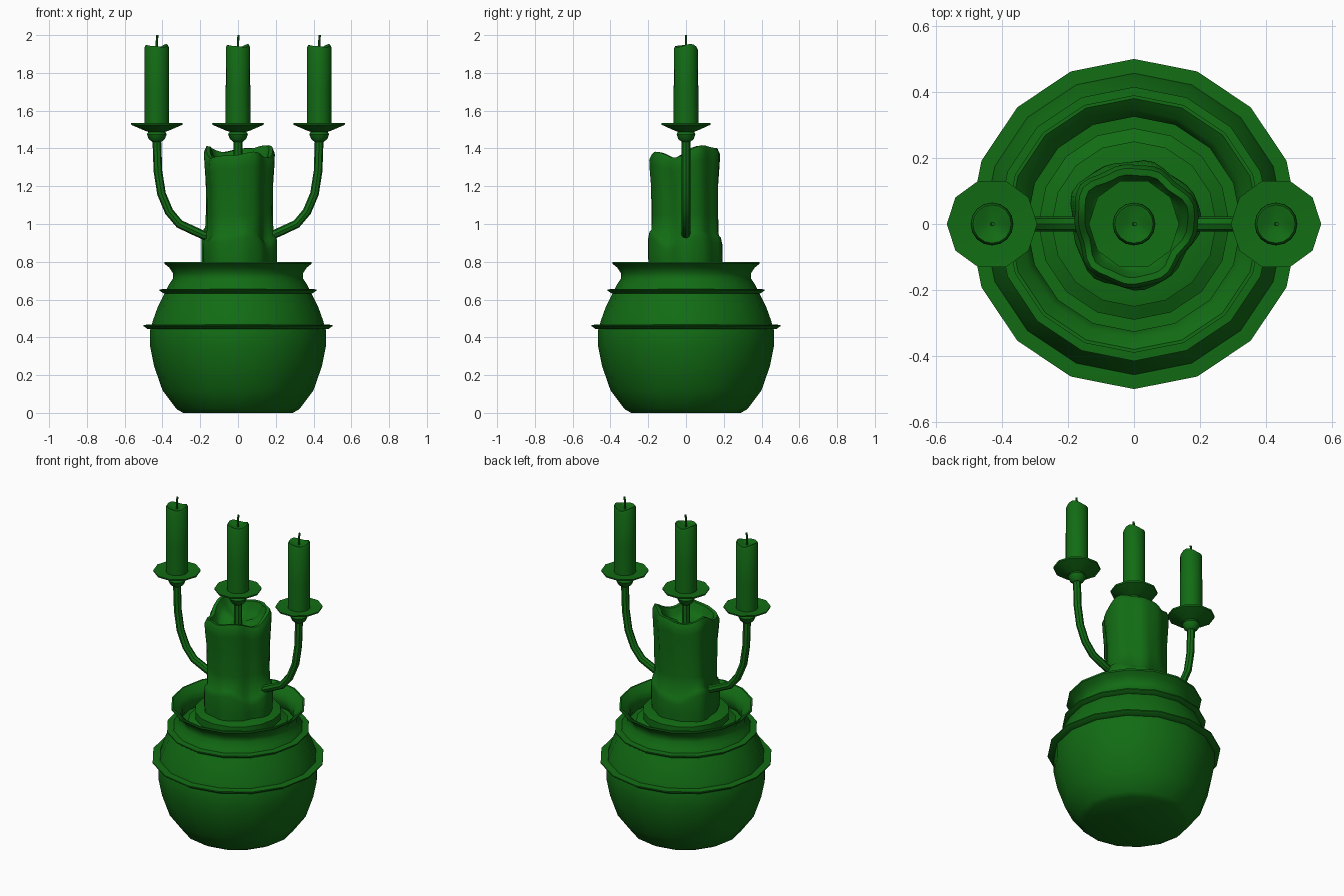
import bpy, bmesh, math
from math import sin, cos, pi, tau

cube = bpy.data.objects.get("Cube")
if cube:
    bpy.data.objects.remove(cube)

green = bpy.data.materials.new("deep green")
green.use_nodes = True
color = (0.006, 0.15, 0.007, 1)
green.diffuse_color = color
green.node_tree.nodes["Principled BSDF"].inputs["Base Color"].default_value = color


def finish(ob, angle=40):
    """Give the object its colour and shading."""
    ob.data.materials.clear()
    ob.data.materials.append(green)
    bpy.ops.object.select_all(action='DESELECT')
    ob.select_set(True)
    bpy.context.view_layer.objects.active = ob
    bpy.ops.object.shade_smooth_by_angle(angle=math.radians(angle))
    return ob


def lathe(name, profile, sides, x=0, warp=None, angle=40):
    """Turn a profile of (radius, height) around z, capping both ends."""
    bm = bmesh.new()
    rings = []
    for i, (r, z) in enumerate(profile):
        ring = []
        for k in range(sides):
            a = tau * k / sides
            rr, zz = warp(i, a, r, z) if warp else (r, z)
            ring.append(bm.verts.new((x + rr * cos(a), rr * sin(a), zz)))
        rings.append(ring)
    for low, high in zip(rings, rings[1:]):
        for k in range(sides):
            n = (k + 1) % sides
            bm.faces.new((low[k], low[n], high[n], high[k]))
    bm.faces.new(rings[0][::-1])
    bm.faces.new(rings[-1])
    bmesh.ops.recalc_face_normals(bm, faces=bm.faces)
    mesh = bpy.data.meshes.new(name)
    bm.to_mesh(mesh)
    bm.free()
    ob = bpy.data.objects.new(name, mesh)
    bpy.context.collection.objects.link(ob)
    return finish(ob, angle)


def tube(name, points, radius):
    """Sweep a round section along a path."""
    curve = bpy.data.curves.new(name, 'CURVE')
    curve.dimensions = '3D'
    curve.bevel_depth = radius
    curve.bevel_resolution = 2
    curve.use_fill_caps = True
    spline = curve.splines.new('POLY')
    spline.points.add(len(points) - 1)
    for p, co in zip(spline.points, points):
        p.co = (*co, 1)
    ob = bpy.data.objects.new(name, curve)
    bpy.context.collection.objects.link(ob)
    bpy.ops.object.select_all(action='DESELECT')
    ob.select_set(True)
    bpy.context.view_layer.objects.active = ob
    bpy.ops.object.convert(target='MESH')
    return finish(bpy.context.object)


# Round pot with flared rim and hollow mouth
lathe("pot", [(0.29, 0), (0.325, 0.02), (0.40, 0.12), (0.445, 0.25), (0.465, 0.35),
              (0.465, 0.44), (0.45, 0.49), (0.425, 0.56), (0.39, 0.63), (0.365, 0.68),
              (0.345, 0.71), (0.345, 0.74), (0.365, 0.77), (0.39, 0.79), (0.39, 0.80),
              (0.38, 0.80), (0.345, 0.77), (0.325, 0.74), (0.325, 0.70), (0.34, 0.67)], 16)

# Thin bands around the pot
for name, z, inner, outer in (("lower_band", 0.457, 0.44, 0.50), ("upper_band", 0.645, 0.36, 0.415)):
    lathe(name, [(inner, z - 0.014), (outer - 0.02, z - 0.012), (outer, z + 0.002),
                 (outer, z + 0.009), (inner, z + 0.012)], 16)

# Stepped base under the large candle
lathe("candle_base", [(0.29, 0.66), (0.29, 0.70), (0.25, 0.72), (0.25, 0.765), (0.20, 0.775)], 16)


# Large melted candle with wavy rim, hollow top and a wax collar
def melt(i, a, r, z):
    lump = 0.008 * sin(3 * a + 0.6) + 0.006 * sin(5 * a + 1) + 0.004 * sin(9 * a + z * 3)
    r += lump * min(1, r / 0.15) - 0.006 * sin(a - 0.4) * (z - 1)
    if 2 <= i <= 4:
        z += 0.025 * sin(3 * a) + 0.015 * sin(5 * a + 1)
    if i >= 7:
        z += 0.022 * sin(a + 0.2) + 0.018 * sin(3 * a - 0.5) + 0.01 * sin(5 * a)
    return r, z


lathe("large_candle", [(0.19, 0.74), (0.195, 0.82), (0.195, 0.90), (0.188, 0.935), (0.177, 0.945),
                       (0.175, 1.05), (0.177, 1.2), (0.185, 1.31), (0.187, 1.355), (0.175, 1.382),
                       (0.155, 1.38), (0.14, 1.34), (0.12, 1.31), (0.05, 1.295)], 40,
      warp=melt, angle=60)


def drip(i, a, r, z):
    return r, z + (0.007 * sin(2 * a + 1) + 0.004 * sin(3 * a) if i in (2, 3, 4) else 0)


# Three holders with dish, candle and wick
for side, x in (("right", -0.43), ("middle", 0), ("left", 0.43)):
    lathe(side + "_dish", [(0.025, 1.435), (0.043, 1.45), (0.052, 1.475), (0.045, 1.488),
                           (0.065, 1.495), (0.135, 1.525), (0.137, 1.534), (0.065, 1.528)],
          10, x)
    lathe(side + "_candle", [(0.065, 1.52), (0.065, 1.7), (0.064, 1.93), (0.058, 1.943),
                             (0.048, 1.94), (0.02, 1.925)], 16, x, warp=drip, angle=50)
    tube(side + "_wick", [(x, 0, 1.92), (x, 0, 1.965), (x + 0.003, 0, 2.0)], 0.006)

# Curved side arms and central stem
arm = [(0.05, 0.93), (0.18, 0.94), (0.235, 0.965), (0.31, 1.0), (0.365, 1.065),
       (0.405, 1.16), (0.424, 1.28), (0.43, 1.45)]
for side, s in (("right", -1), ("left", 1)):
    tube(side + "_arm", [(s * x, 0, z) for x, z in arm], 0.023)
tube("middle_stem", [(0, 0, 0.92), (0, 0, 1.45)], 0.023)
